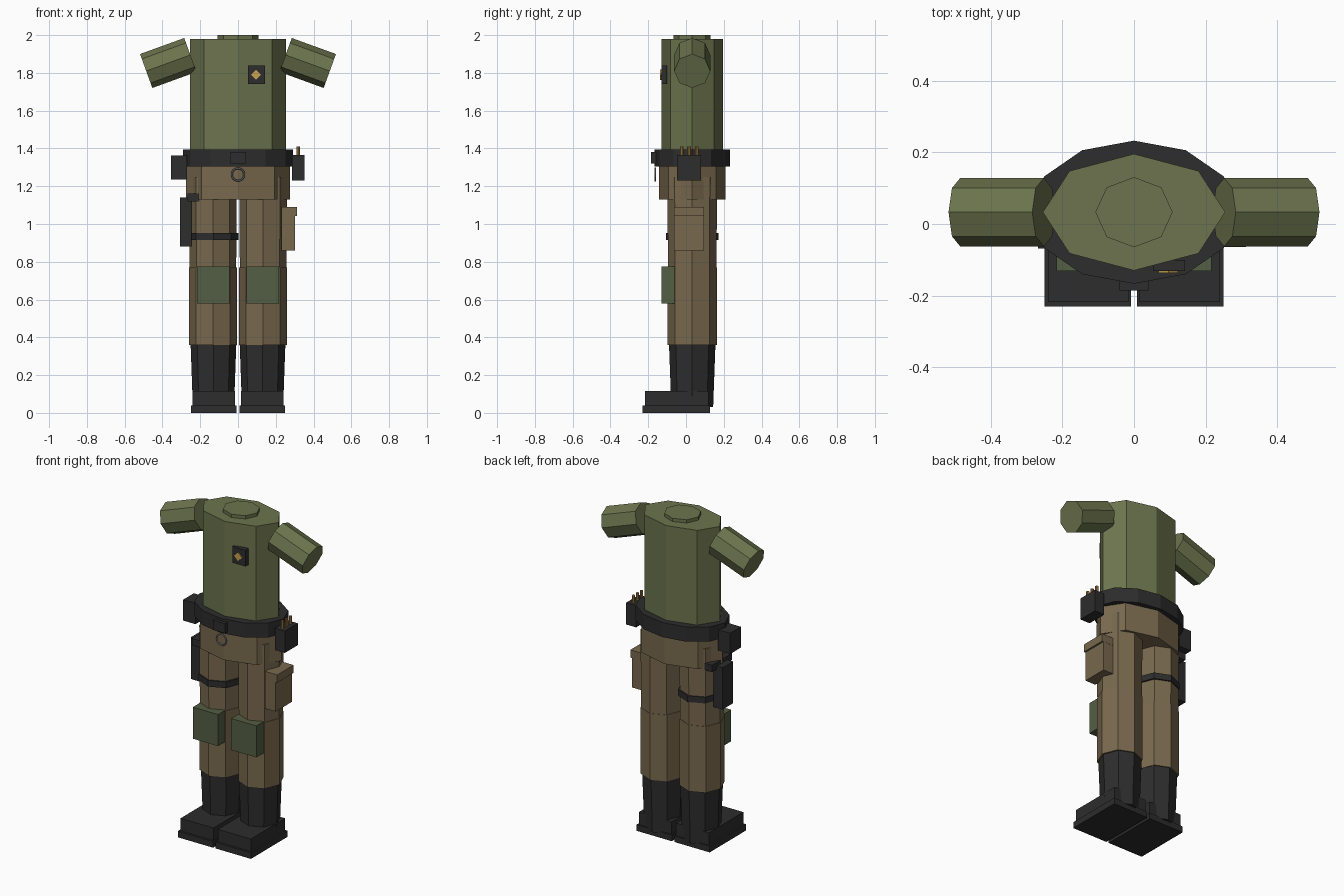
import bpy, bmesh, math
from mathutils import Matrix, Vector

if "Cube" in bpy.data.objects:
    bpy.data.objects.remove(bpy.data.objects["Cube"])


def mat(name, r, g, b):
    m = bpy.data.materials.new(name)
    m.diffuse_color = (r, g, b, 1)
    m.use_nodes = True
    m.node_tree.nodes["Principled BSDF"].inputs["Base Color"].default_value = m.diffuse_color
    return m


GREEN = mat("olive_shirt", .150, .173, .075)
BROWN = mat("brown_cloth", .190, .140, .076)
BLACK = mat("black_leather", .026, .026, .027)
PAD = mat("pad_green", .086, .112, .056)
GOLD = mat("gold", .57, .36, .085)
BRASS = mat("brass", .38, .22, .06)
STEEL = mat("steel", .27, .27, .28)

CY = .033  # body axis in depth


def finish(name, bm, material):
    me = bpy.data.meshes.new(name)
    bm.to_mesh(me)
    bm.free()
    me.materials.append(material)
    ob = bpy.data.objects.new(name, me)
    bpy.context.collection.objects.link(ob)
    return ob


def box(name, x, y, z, material):
    bm = bmesh.new()
    bmesh.ops.create_cube(bm, size=1)
    for v in bm.verts:
        for i, (a, b) in enumerate((x, y, z)):
            v.co[i] = (a + b) / 2 + v.co[i] * (b - a)
    return finish(name, bm, material)


def prism(name, cx, z, rx, ry, material, n=8, cy=CY, low=1.0):
    """Upright n-sided prism with elliptical section; low scales the bottom ring."""
    bm = bmesh.new()
    bmesh.ops.create_cone(bm, cap_ends=True, segments=n, radius1=low, radius2=1, depth=1)
    for v in bm.verts:
        v.co = (cx + v.co.x * rx, cy + v.co.y * ry, z[0] + (v.co.z + .5) * (z[1] - z[0]))
    return finish(name, bm, material)


# Trunk
prism("torso", 0, (1.35, 1.98), .255, .163, GREEN)
prism("neck", 0, (1.95, 2.0), .108, .098, GREEN)
prism("hips", 0, (1.13, 1.33), .274, .177, BROWN)
prism("belt", 0, (1.305, 1.395), .29, .2, BLACK, n=12)
box("buckle", (-.04, .04), (-.186, -.15), (1.32, 1.38), BLACK)

# Ring hanging under the buckle
bpy.ops.mesh.primitive_torus_add(major_radius=.033, minor_radius=.005, major_segments=16,
                                 minor_segments=6, location=(0, -.163, 1.262),
                                 rotation=(math.pi / 2, 0, 0))
ring = bpy.context.object
ring.name = "belt_ring"
ring.data.materials.append(STEEL)

# Chest badge
box("badge", (.053, .142), (-.131, -.1), (1.74, 1.84), BLACK)
bm = bmesh.new()
bmesh.ops.create_cube(bm, size=1)
bmesh.ops.transform(bm, verts=bm.verts, matrix=Matrix.Translation((.096, -.133, 1.79))
                    @ Matrix.Rotation(math.pi / 4, 4, 'Y') @ Matrix.Diagonal((.038, .008, .038, 1)))
finish("badge_diamond", bm, GOLD)

# Limbs, both sides
for s, side in ((-1, "left"), (1, "right")):
    def span(a, b):
        return tuple(sorted((s * a, s * b)))

    # Short sleeve along a sloping axis
    a, b = Vector((s * .252, CY, 1.895)), Vector((s * .486, CY, 1.81))
    bm = bmesh.new()
    bmesh.ops.create_cone(bm, cap_ends=True, segments=8, radius1=.0955, radius2=.0955,
                          depth=(b - a).length)
    tilt = math.atan2(b.x - a.x, b.z - a.z)
    bmesh.ops.transform(bm, verts=bm.verts, matrix=Matrix.Translation((a + b) / 2)
                        @ Matrix.Rotation(tilt, 4, 'Y'))
    finish(side + "_sleeve", bm, GREEN)

    cx = s * .133
    prism(side + "_thigh", cx, (.75, 1.25), .127, .132, BROWN, low=.97)
    prism(side + "_shin", cx, (.36, .77), .127, .13, BROWN)
    prism(side + "_boot_shaft", s * .13, (.03, .365), .121, .123, BLACK, low=.9)
    box(side + "_boot_foot", span(.015, .24), (-.218, .118), (.03, .115), BLACK)
    box(side + "_boot_sole", span(.009, .25), (-.231, .126), (0, .038), BLACK)
    box(side + "_knee_pad", span(.045, .217), (-.131, -.062), (.58, .775), PAD)

# Left side: holster, hanger, thigh strap and belt pouch
box("holster", (-.308, -.245), (-.02, .083), (.882, 1.14), BLACK)
box("holster_hanger", (-.268, -.2), (-.068, .128), (1.12, 1.162), BLACK)
prism("thigh_strap", -.13, (.915, .953), .132, .138, BLACK)
box("left_belt_pouch", (-.355, -.27), (-.03, .075), (1.235, 1.363), BLACK)

# Right side: ammo pouch with rounds, thigh pouch with flap
box("ammo_pouch", (.285, .353), (-.047, .08), (1.23, 1.365), BLACK)
for i, y in enumerate((-.022, .016, .056)):
    prism("round_%d" % (i + 1), .32, (1.34, 1.41), .0095, .0095, BRASS, n=8, cy=y)
box("thigh_pouch", (.23, .302), (-.063, .095), (.86, 1.05), BROWN)
box("thigh_pouch_flap", (.23, .313), (-.064, .096), (1.042, 1.09), BROWN)
